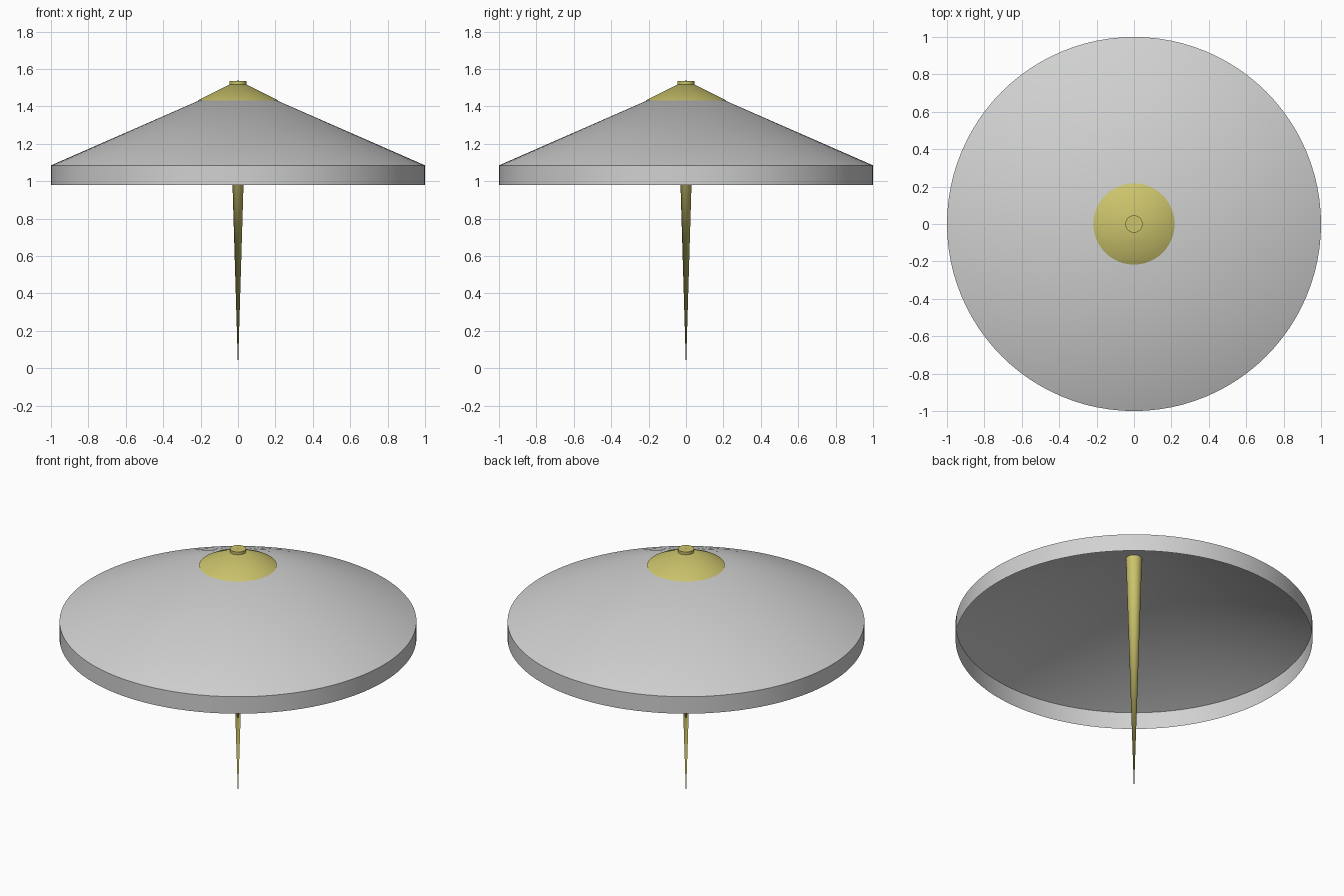
import bpy, bmesh, math

if "Cube" in bpy.data.objects:
    bpy.data.objects.remove(bpy.data.objects["Cube"])

SEGMENTS = 96


def material(name, color):
    mat = bpy.data.materials.new(name)
    mat.diffuse_color = (*color, 1.0)
    mat.use_nodes = True
    mat.node_tree.nodes["Principled BSDF"].inputs["Base Color"].default_value = mat.diffuse_color
    return mat


def lathe(name, profile, mat):
    """Spin a (radius, height) profile around z; radius 0 gives a closed tip."""
    bm = bmesh.new()
    rings = []
    for r, z in profile:
        if r == 0:
            rings.append([bm.verts.new((0, 0, z))] * SEGMENTS)
        else:
            rings.append([bm.verts.new((r * math.cos(a), r * math.sin(a), z))
                          for a in (2 * math.pi * i / SEGMENTS for i in range(SEGMENTS))])
    for low, high in zip(rings, rings[1:]):
        for i in range(SEGMENTS):
            j = (i + 1) % SEGMENTS
            corners = list(dict.fromkeys((low[i], low[j], high[j], high[i])))
            bm.faces.new(corners)
    mesh = bpy.data.meshes.new(name)
    bm.to_mesh(mesh)
    bm.free()
    mesh.materials.append(mat)
    obj = bpy.data.objects.new(name, mesh)
    bpy.context.collection.objects.link(obj)
    bpy.ops.object.select_all(action='DESELECT')
    obj.select_set(True)
    bpy.context.view_layer.objects.active = obj
    bpy.ops.object.shade_smooth_by_angle(angle=math.radians(30))
    return obj


grey = material("light grey", (0.63, 0.64, 0.63))
yellow = material("straw yellow", (0.60, 0.55, 0.15))

# Open canopy: vertical skirt and shallow cone
lathe("canopy", [(1.0, 0.98), (1.0, 1.085), (0, 1.523)], grey)
# Small cone covering the top of the canopy
lathe("canopy_cap", [(0.217, 1.432), (0, 1.54)], yellow)
# Pole tapering to a point; its flat end pokes out as a button on top
lathe("pole", [(0, 0.0), (0.046, 1.535), (0, 1.535)], yellow)
